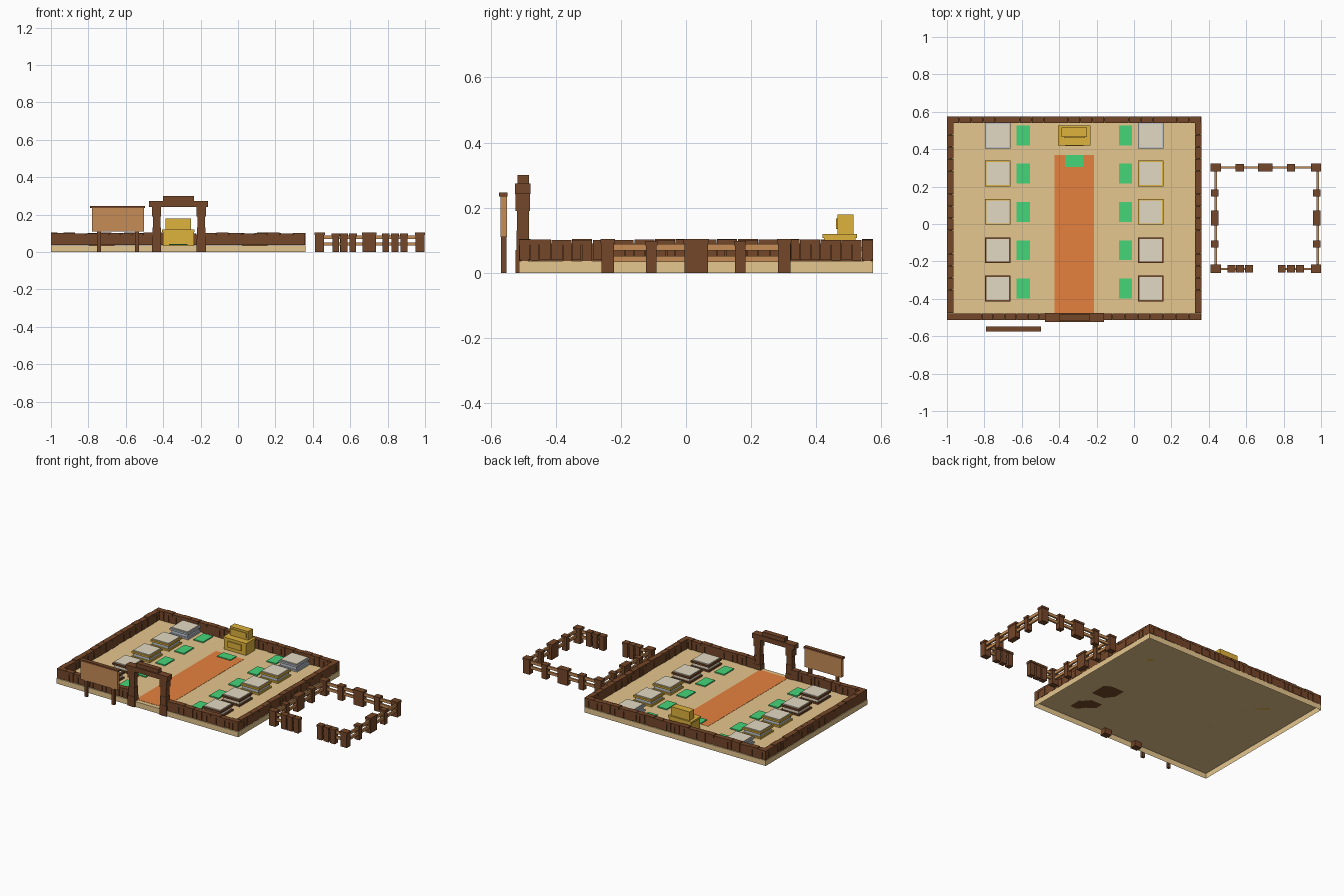
import bpy, bmesh, random
from mathutils import Matrix, Vector

if "Cube" in bpy.data.objects:
    bpy.data.objects.remove(bpy.data.objects["Cube"])

random.seed(4)


def material(name, hexa):
    m = bpy.data.materials.new(name)
    rgb = [int(hexa[i:i + 2], 16) / 255 for i in (0, 2, 4)]
    m.diffuse_color = [c / 12.92 if c < 0.04 else ((c + 0.055) / 1.055) ** 2.4 for c in rgb] + [1]
    m.use_nodes = True
    m.node_tree.nodes["Principled BSDF"].inputs["Base Color"].default_value = m.diffuse_color
    return m


SAND = material("sand", "E6C78E")
WOOD = material("dark wood", "754729")
PLANK = material("light wood", "C68C56")
RUG = material("orange", "E6813F")
GOLD = material("gold", "DEB23C")
GREEN = material("green", "45D679")
STONE = material("pale stone", "E4DAC3")
SILVER = material("silver", "BCC3CC")


def boxes(name, mat, items, open_bottom=False):
    """One object made of boxes given as (x0, x1, y0, y1, z0, z1)."""
    bm = bmesh.new()
    for x0, x1, y0, y1, z0, z1 in items:
        size = Matrix.Diagonal((x1 - x0, y1 - y0, z1 - z0, 1))
        mid = Matrix.Translation(Vector((x0 + x1, y0 + y1, z0 + z1)) / 2)
        bmesh.ops.create_cube(bm, size=1, matrix=mid @ size)
    if open_bottom:
        bm.normal_update()
        down = [f for f in bm.faces if f.normal.z < -0.5]
        bmesh.ops.delete(bm, geom=down, context='FACES')
    mesh = bpy.data.meshes.new(name)
    bm.to_mesh(mesh)
    bm.free()
    mesh.materials.append(mat)
    ob = bpy.data.objects.new(name, mesh)
    bpy.context.collection.objects.link(ob)
    return ob


def around(x, y, w, d, z0, z1):
    return (x - w / 2, x + w / 2, y - d / 2, y + d / 2, z0, z1)


# Floor (hollow underneath) and carpet
X0, X1, Y0, Y1, FZ = -1.0, 0.36, -0.513, 0.575, 0.036
boxes("floor", SAND, [(X0, X1, Y0, Y1, 0, FZ)], open_bottom=True)
boxes("carpet", RUG, [(-0.425, -0.215, -0.485, 0.37, FZ + 0.0005, FZ + 0.002)])

# Border wall: solid core faced with planks, under a row of cap blocks
T = 0.035


def wall(name, along_x, a, b, side):
    n = round((b - a) / 0.065)
    step = (b - a) / n
    items = []

    def add(u0, u1, v0, v1, z0, z1):
        items.append((u0, u1, v0, v1, z0, z1) if along_x else (v0, v1, u0, u1, z0, z1))

    add(a + 0.003, b - 0.003, side + 0.007, side + T - 0.007, FZ + 0.001, 0.09)
    for i in range(n):
        u = a + i * step
        top = random.uniform(0.099, 0.104)
        add(u + 0.001, u + step - 0.001, side, side + T, 0.086, top)
        cut = step * random.uniform(0.4, 0.6)
        for p, q in ((u, u + cut), (u + cut, u + step)):
            inset = random.uniform(0.0003, 0.002)
            add(p + 0.001, q - 0.001, side + inset, side + T - inset,
                FZ + random.uniform(0.0005, 0.004), 0.09)
    boxes(name, WOOD, items)


wall("wall_back", True, X0, X1, Y1 - T)
wall("wall_left", False, Y0 + T, Y1 - T, X0)
wall("wall_right", False, Y0 + T, Y1 - T, X1 - T)
wall("wall_front_left", True, X0, -0.445, Y0)
wall("wall_front_right", True, -0.185, X1, Y0)

# Gate with stacked pillars and a stepped lintel
pillars = []
for x in (-0.435, -0.198):
    for z0, z1, w in ((0, 0.07, 0.05), (0.07, 0.13, 0.045), (0.13, 0.19, 0.042), (0.19, 0.245, 0.05)):
        pillars.append(around(x + random.uniform(-0.002, 0.002), -0.501, w, w - 0.006, z0, z1))
boxes("gate_pillars", WOOD, pillars)
boxes("gate_lintel", WOOD, [around(-0.318, -0.501, 0.316, 0.048, 0.242, 0.274),
                            around(-0.318, -0.5, 0.166, 0.034, 0.272, 0.301)])

# Notice board
boxes("board_posts", WOOD, [around(x, -0.56, 0.02, 0.017, 0, 0.236) for x in (-0.743, -0.54)])
boxes("board_panel", PLANK, [(-0.78, -0.503, -0.57, -0.55, 0.11, 0.236)])
boxes("board_cap", WOOD, [(-0.79, -0.497, -0.575, -0.548, 0.235, 0.246)])

# Display pedestals and mats, one row per tier
for i, y in enumerate((0.474, 0.27, 0.065, -0.14, -0.345)):
    tier = (SILVER, GOLD, GOLD, WOOD, WOOD)[i]
    body = STONE if tier == WOOD else SILVER
    for side, px, mx in (("left", -0.728, -0.592), ("right", 0.09, -0.046)):
        tag = f"{side}_{i + 1}"
        boxes("pedestal_rims_" + tag, tier, [around(px, y, 0.138, 0.138, FZ, 0.047),
                                             around(px, y, 0.138, 0.138, 0.067, 0.079)])
        boxes("pedestal_body_" + tag, body, [around(px, y, 0.122, 0.122, 0.047, 0.067)])
        boxes("pedestal_top_" + tag, STONE, [around(px, y, 0.122, 0.122, 0.079, 0.086)])
        boxes("mat_" + tag, GREEN, [around(mx, y, 0.07, 0.106, FZ + 0.0005, 0.044)])
boxes("mat_main", GREEN, [(-0.37, -0.27, 0.305, 0.37, FZ + 0.0005, 0.044)])

# Golden counter with raised box
boxes("counter", GOLD, [(-0.402, -0.236, 0.424, 0.521, FZ, 0.107),
                        (-0.407, -0.232, 0.42, 0.526, 0.107, 0.12),
                        (-0.37, -0.27, 0.416, 0.43, 0.06, 0.1)])
boxes("counter_box", GOLD, [(-0.387, -0.25, 0.465, 0.515, 0.12, 0.179),
                            (-0.375, -0.262, 0.46, 0.47, 0.135, 0.167)])

# Fenced yard: capped posts and two light rails
L, R, F, B = 0.437, 0.973, -0.24, 0.302
big = [(L, F), (L, B), (R, F), (R, B)]
posts = [(x, y, 0.048, 0.039) for x, y in big]
posts += [(0.702, B, 0.072, 0.036), (L - 0.005, 0.032, 0.036, 0.072), (R + 0.004, 0.032, 0.036, 0.072)]
posts += [(x, B, 0.038, 0.034) for x in (0.565, 0.84)]
posts += [(x, y, 0.036, 0.032) for x in (L - 0.005, R + 0.004) for y in (-0.107, 0.166)]
posts += [(x, F, 0.036, 0.034) for x in (0.522, 0.567, 0.614, 0.79, 0.84, 0.888)]
items = []
for x, y, w, d in posts:
    top = 0.104 if max(w, d) > 0.045 else 0.098
    items.append(around(x, y, w, d, 0, top - 0.014))
    items.append(around(x, y, w + 0.006, d + 0.006, top - 0.014, top))
boxes("fence_posts", WOOD, items)
rails = []
for z0, z1 in ((0.034, 0.052), (0.069, 0.088)):
    rails += [(x - 0.006, x + 0.006, F, B, z0, z1) for x in (L, R + 0.01)]
    rails += [(L, R, B - 0.006, B + 0.006, z0, z1)]
    rails += [(a, b, F - 0.006, F + 0.006, z0, z1) for a, b in ((L, 0.614), (0.79, R))]
boxes("fence_rails", PLANK, rails)
